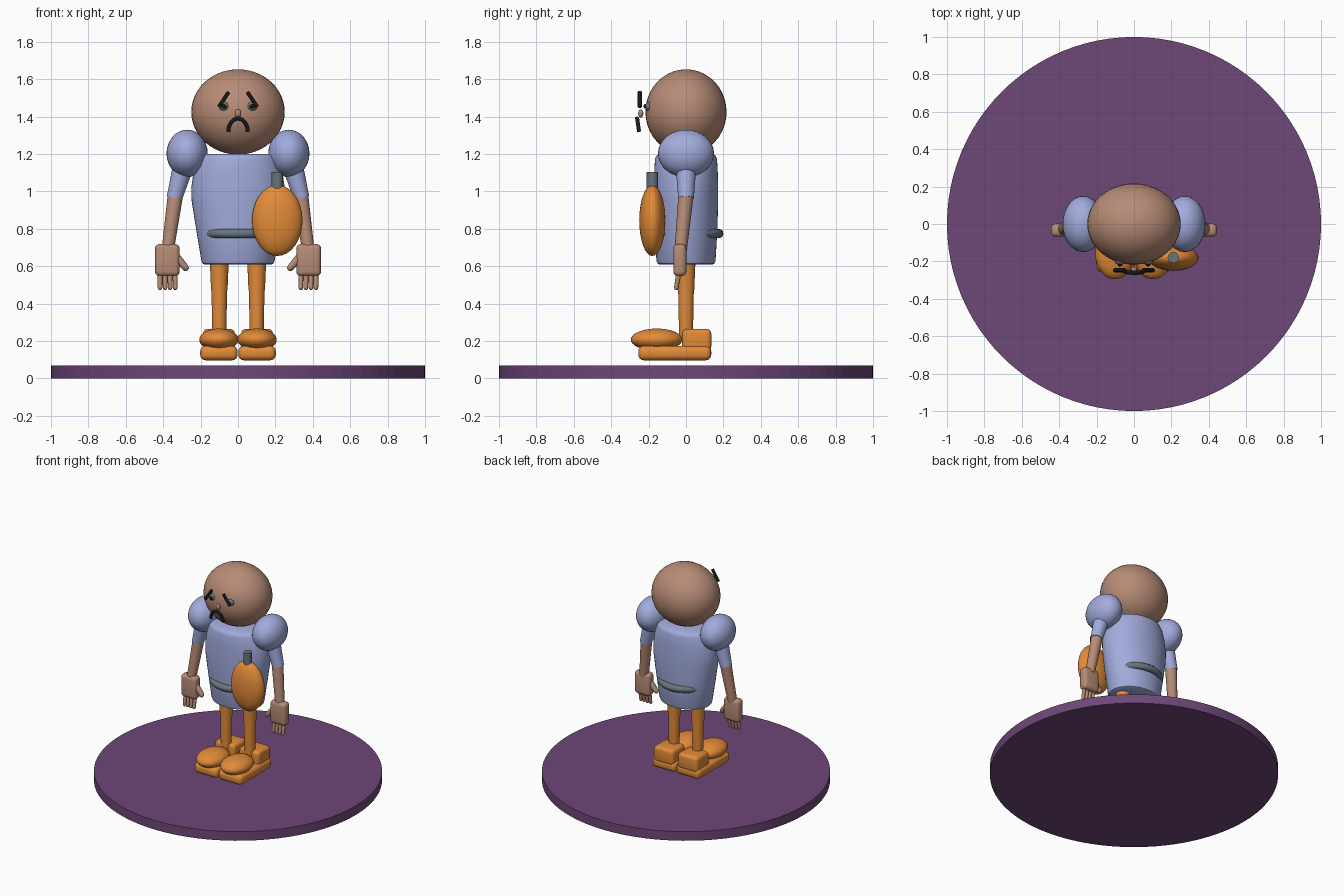
import bpy, bmesh, math
from mathutils import Vector

if "Cube" in bpy.data.objects:
    bpy.data.objects.remove(bpy.data.objects["Cube"])


def mat(name, r, g, b):
    m = bpy.data.materials.new(name)
    m.diffuse_color = (r, g, b, 1)
    m.use_nodes = True
    m.node_tree.nodes["Principled BSDF"].inputs["Base Color"].default_value = m.diffuse_color
    return m


SKIN = mat("warm skin", 0.47, 0.26, 0.18)
BLUE = mat("periwinkle cloth", 0.36, 0.41, 0.72)
ORANGE = mat("orange", 0.76, 0.26, 0.04)
PURPLE = mat("plum", 0.155, 0.063, 0.185)
GREY = mat("slate grey", 0.14, 0.18, 0.21)
BLACK = mat("black", 0.01, 0.01, 0.01)


def finish(name, m, smooth=True):
    o = bpy.context.object
    o.name = name
    o.data.materials.clear()
    o.data.materials.append(m)
    if smooth:
        bpy.ops.object.shade_smooth_by_angle(angle=math.radians(40))
    return o


def ball(name, loc, radii, m, seg=32):
    bpy.ops.mesh.primitive_uv_sphere_add(segments=seg, ring_count=seg // 2, location=loc)
    bpy.context.object.scale = radii
    bpy.ops.object.transform_apply(location=False, rotation=False)
    return finish(name, m)


def limb(name, a, b, r1, r2, m, seg=24):
    """Tapered cylinder from a to b."""
    a, b = Vector(a), Vector(b)
    d = b - a
    bpy.ops.mesh.primitive_cone_add(vertices=seg, radius1=r1, radius2=r2, depth=d.length,
                                    location=(a + b) / 2,
                                    rotation=d.to_track_quat('Z', 'Y').to_euler())
    return finish(name, m)


def block(name, loc, size, bevel, m):
    bpy.ops.mesh.primitive_cube_add(size=1, location=loc)
    o = bpy.context.object
    o.scale = size
    bpy.ops.object.transform_apply(location=False, rotation=False)
    mod = o.modifiers.new("round", 'BEVEL')
    mod.width, mod.segments = bevel, 4
    bpy.ops.object.modifier_apply(modifier="round")
    return finish(name, m)


def tube(name, pts, r, m):
    c = bpy.data.curves.new(name, 'CURVE')
    c.dimensions = '3D'
    c.bevel_depth, c.bevel_resolution, c.use_fill_caps = r, 3, True
    s = c.splines.new('POLY')
    s.points.add(len(pts) - 1)
    for p, q in zip(s.points, pts):
        p.co = (*q, 1)
    c.materials.append(m)
    o = bpy.data.objects.new(name, c)
    bpy.context.collection.objects.link(o)


# Round display base
bpy.ops.mesh.primitive_cylinder_add(vertices=96, radius=1, depth=0.07, location=(0, 0, 0.035))
finish("base_disc", PURPLE, False)

# Torso: stacked elliptical rings
bm = bmesh.new()
rings, N = [], 48
for z, rx, ry in [(0.61, 0.18, 0.142), (0.615, 0.19, 0.152), (0.63, 0.196, 0.158),
                  (0.8, 0.224, 0.168), (0.95, 0.248, 0.172), (1.02, 0.25, 0.172),
                  (1.1, 0.238, 0.17), (1.17, 0.215, 0.166), (1.19, 0.2, 0.16),
                  (1.2, 0.18, 0.145)]:
    rings.append([bm.verts.new((rx * math.cos(t), ry * math.sin(t), z))
                  for t in (2 * math.pi * i / N for i in range(N))])
for lo, hi in zip(rings, rings[1:]):
    for i in range(N):
        j = (i + 1) % N
        bm.faces.new((lo[i], lo[j], hi[j], hi[i]))
bm.faces.new(rings[0][::-1])
bm.faces.new(rings[-1])
me = bpy.data.meshes.new("torso")
bm.to_mesh(me)
bm.free()
torso = bpy.data.objects.new("torso", me)
bpy.context.collection.objects.link(torso)
bpy.ops.object.select_all(action='DESELECT')
torso.select_set(True)
bpy.context.view_layer.objects.active = torso
finish("torso", BLUE)

# Belt ring, partly sunk in the torso
bpy.ops.mesh.primitive_torus_add(major_radius=0.175, minor_radius=0.025, major_segments=48,
                                 minor_segments=12, location=(0, 0, 0.775))
finish("belt", GREY)

# Head and nose
ball("head", (0, 0, 1.425), (0.25, 0.217, 0.228), SKIN, 40)
ball("nose", (0, -0.242, 1.417), (0.017, 0.014, 0.022), SKIN, 16)

# Frowning mouth
mouth = []
for i in range(13):
    t = math.pi * i / 12
    h = math.sin(t)
    mouth.append((-0.052 * math.cos(t), -0.251 - 0.01 * h, 1.32 + 0.07 * h))
tube("mouth", mouth, 0.011, BLACK)

# Hip bag with its neck
ball("bag", (0.21, -0.18, 0.845), (0.135, 0.07, 0.19), ORANGE)
limb("bag_neck", (0.21, -0.18, 1.0), (0.21, -0.18, 1.105), 0.03, 0.03, GREY)

for side, s in (("left", -1), ("right", 1)):
    # Eye, pupil and slanted brow
    ball(side + "_eye", (s * 0.075, -0.197, 1.455), (0.029, 0.022, 0.025), GREY, 16)
    ball(side + "_pupil", (s * 0.075, -0.217, 1.455), (0.013, 0.01, 0.013), BLACK, 12)
    tube(side + "_brow", [(s * 0.103, -0.247, 1.452), (s * 0.05, -0.247, 1.532)], 0.011, BLACK)

    # Shoulder, sleeve and forearm
    ball(side + "_shoulder", (s * 0.272, 0, 1.203), (0.11, 0.15, 0.127), BLUE)
    limb(side + "_sleeve", (s * 0.275, 0, 1.2), (s * 0.34, 0, 0.965), 0.06, 0.042, BLUE)
    limb(side + "_forearm", (s * 0.335, 0, 0.98), (s * 0.375, -0.028, 0.69), 0.041, 0.033, SKIN)

    # Hand with four fingers and a thumb
    block(side + "_palm", (s * 0.378, -0.033, 0.633), (0.132, 0.07, 0.172), 0.025, SKIN)
    for k in range(4):
        x = s * (0.336 + 0.027 * k)
        limb(side + "_finger", (x, -0.038, 0.57), (x, -0.052, 0.485), 0.014, 0.012, SKIN, 12)
        ball(side + "_fingertip", (x, -0.052, 0.485), (0.012, 0.012, 0.012), SKIN, 12)
    limb(side + "_thumb", (s * 0.335, -0.035, 0.655), (s * 0.28, -0.04, 0.592), 0.023, 0.018,
         SKIN, 16)
    ball(side + "_thumb_tip", (s * 0.28, -0.04, 0.592), (0.018, 0.018, 0.018), SKIN, 12)

    # Leg
    x = s * 0.1
    limb(side + "_thigh", (x, 0, 0.47), (x, 0, 0.64), 0.044, 0.051, ORANGE)
    limb(side + "_shin", (x, 0, 0.22), (x, 0, 0.48), 0.037, 0.042, ORANGE)

    # Shoe: sole, heel block and rounded toe
    x = s * 0.102
    block(side + "_sole", (x, -0.06, 0.136), (0.2, 0.39, 0.078), 0.03, ORANGE)
    block(side + "_heel", (x, 0.057, 0.205), (0.17, 0.156, 0.12), 0.025, ORANGE)
    ball(side + "_toe", (x, -0.157, 0.208), (0.105, 0.138, 0.059), ORANGE)
